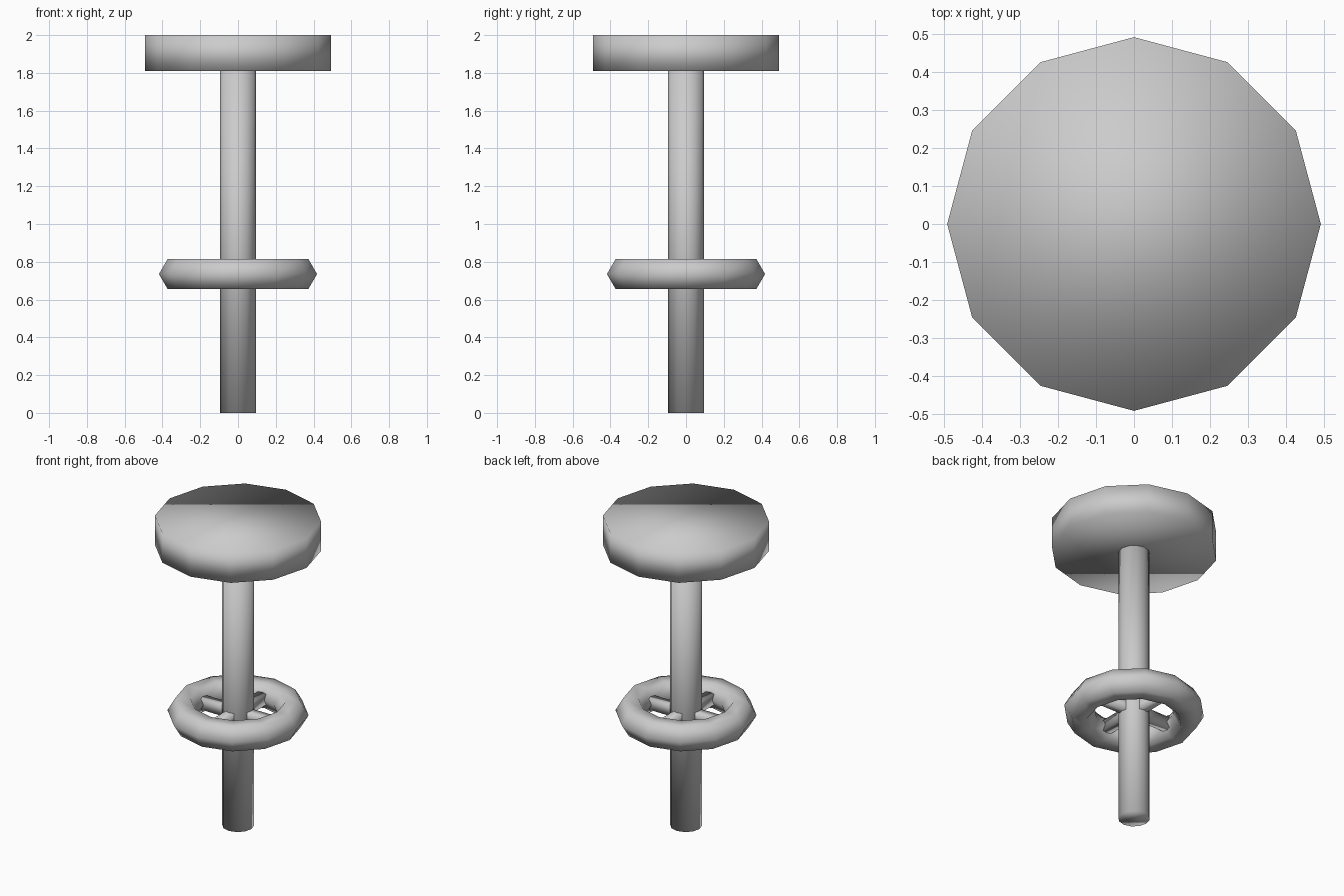
import bpy, bmesh, math

if "Cube" in bpy.data.objects:
    bpy.data.objects.remove(bpy.data.objects["Cube"])

SIDES = 12


def make_object(name, bm):
    bmesh.ops.recalc_face_normals(bm, faces=bm.faces)
    for f in bm.faces:
        f.smooth = True
    mesh = bpy.data.meshes.new(name)
    bm.to_mesh(mesh)
    bm.free()
    obj = bpy.data.objects.new(name, mesh)
    bpy.context.collection.objects.link(obj)
    return obj


def ring_points(radius, z):
    return [(radius * math.cos(2 * math.pi * i / SIDES),
             radius * math.sin(2 * math.pi * i / SIDES), z) for i in range(SIDES)]


def disc(name, radius, z0, z1):
    bm = bmesh.new()
    lo = [bm.verts.new(p) for p in ring_points(radius, z0)]
    hi = [bm.verts.new(p) for p in ring_points(radius, z1)]
    for i in range(SIDES):
        j = (i + 1) % SIDES
        bm.faces.new((lo[i], lo[j], hi[j], hi[i]))
    bm.faces.new(hi)
    bm.faces.new(lo[::-1])
    return make_object(name, bm)


def torus(name, major, minor, z, section=6):
    bm = bmesh.new()
    loops = []
    for k in range(section):
        a = 2 * math.pi * k / section
        pts = ring_points(major + minor * math.cos(a), z + minor * math.sin(a))
        loops.append([bm.verts.new(p) for p in pts])
    for k in range(section):
        a, b = loops[k], loops[(k + 1) % section]
        for i in range(SIDES):
            j = (i + 1) % SIDES
            bm.faces.new((a[i], a[j], b[j], b[i]))
    return make_object(name, bm)


def bar(name, size, z, angle):
    bm = bmesh.new()
    bmesh.ops.create_cube(bm, size=1)
    bmesh.ops.scale(bm, vec=size, verts=bm.verts)
    obj = make_object(name, bm)
    obj.location.z = z
    obj.rotation_euler.z = angle
    return obj


# Round seat and central post
disc("seat", 0.493, 1.81, 2.0)
disc("post", 0.094, 0.0, 1.82)

# Foot ring with two crossed spoke bars
torus("foot_ring", 0.327, 0.0915, 0.735)
for i in range(2):
    bar(f"spoke_bar_{i + 1}", (0.56, 0.06, 0.07), 0.735, i * math.pi / 2)
